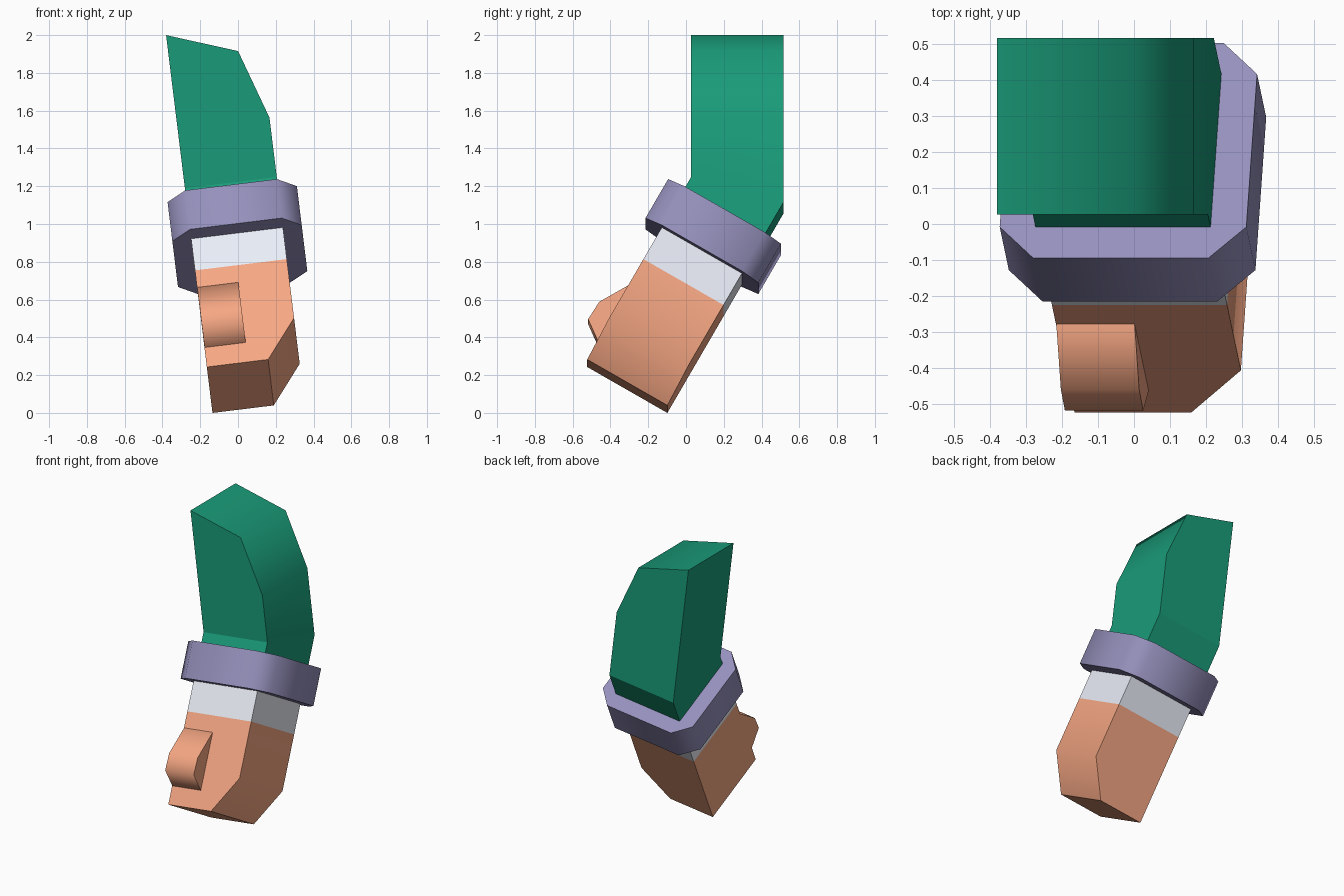
import bpy, bmesh, math
from mathutils import Matrix, Vector

if "Cube" in bpy.data.objects:
    bpy.data.objects.remove(bpy.data.objects["Cube"])

# Arm frame: leans 7 degrees sideways; the forearm is tilted 30 degrees forward inside it
ARM = Matrix.Translation((-0.165, -0.523, 0.243)) @ Matrix.Rotation(math.radians(-7), 4, 'Y')
TILT = Matrix.Rotation(math.radians(-30), 4, 'X')
FORE = ARM @ TILT
W = 0.49   # limb width and depth


def material(name, rgb):
    m = bpy.data.materials.new(name)
    m.diffuse_color = (*rgb, 1)
    m.use_nodes = True
    m.node_tree.nodes["Principled BSDF"].inputs["Base Color"].default_value = m.diffuse_color
    return m


def loft(name, loop_a, loop_b, matrix, mat, angle=53, extrude=None):
    """Solid between two matching loops; cap edges stay sharp, sides smooth by angle."""
    bm = bmesh.new()
    a = [bm.verts.new(p) for p in loop_a]
    b = [bm.verts.new(p) for p in loop_b]
    n = len(a)
    caps = [bm.faces.new(a), bm.faces.new(b[::-1])]
    sides = [bm.faces.new((a[i], b[i], b[(i + 1) % n], a[(i + 1) % n])) for i in range(n)]
    cap_edges = {e for f in caps for e in f.edges}
    if extrude:
        res = bmesh.ops.extrude_face_region(bm, geom=[sides[0]])
        verts = [v for v in res['geom'] if isinstance(v, bmesh.types.BMVert)]
        bmesh.ops.translate(bm, verts=verts, vec=extrude)
        if sides[0].is_valid:
            bmesh.ops.delete(bm, geom=[sides[0]], context='FACES_ONLY')
    bmesh.ops.recalc_face_normals(bm, faces=bm.faces[:])
    for f in bm.faces:
        f.smooth = True
    for e in bm.edges:
        on_cap = e.is_valid and any(f in caps for f in e.link_faces)
        e.smooth = not (on_cap or e.calc_face_angle(0) > math.radians(angle))
    me = bpy.data.meshes.new(name)
    bm.to_mesh(me)
    bm.free()
    me.materials.append(mat)
    ob = bpy.data.objects.new(name, me)
    ob.matrix_world = matrix
    bpy.context.collection.objects.link(ob)
    return ob


green = material("sleeve_green", (0.01, 0.33, 0.19))
purple = material("cuff_purple", (0.30, 0.28, 0.50))
white = material("shirt_white", (0.82, 0.85, 0.93))
skin = material("skin", (0.93, 0.39, 0.23))

# Hand: mitten outline extruded front to back
hand = [(0, 0), (0.327, 0), (W, 0.233), (W, 0.595), (0, 0.595)]
loft("hand", [(x, 0, z) for x, z in hand], [(x, W, z) for x, z in hand], FORE, skin)

# Thumb: side profile (depth, height) extruded across
thumb = [(0.02, 0.49), (0, 0.49), (-0.105, 0.31), (-0.11, 0.20), (0, 0.12), (0.02, 0.12)]
loft("thumb", [(0.001, y, z) for y, z in thumb], [(0.22, y, z) for y, z in thumb], FORE, skin, 60)

# Shirt band between hand and cuff
square = [(0, 0), (W, 0), (W, W), (0, W)]
loft("shirt_band", [(x, y, 0.595) for x, y in square], [(x, y, 0.85) for x, y in square], FORE, white)

# Cuff: square with cut corners
o = 0.1
octagon = [(0, -o), (W, -o), (W + o, 0), (W + o, W), (W, W + o), (0, W + o), (-o, W), (-o, 0)]
loft("cuff", [(x, y, 0.79) for x, y in octagon], [(x, y, 1.03) for x, y in octagon], FORE, purple)

# Sleeve: upright upper arm, its slanted base extruded down along the forearm into the cuff
top = [(W, 1.27), (0.368, 1.64), (0, 1.77)]


def sleeve_loop(y, base):
    return [(x, y, z) for x, z in [(0, base), (W, base)] + top]


loft("sleeve", sleeve_loop(0.55, 0.953), sleeve_loop(1.04, 0.82), ARM, green,
     extrude=TILT @ Vector((0, 0, -0.24)))
